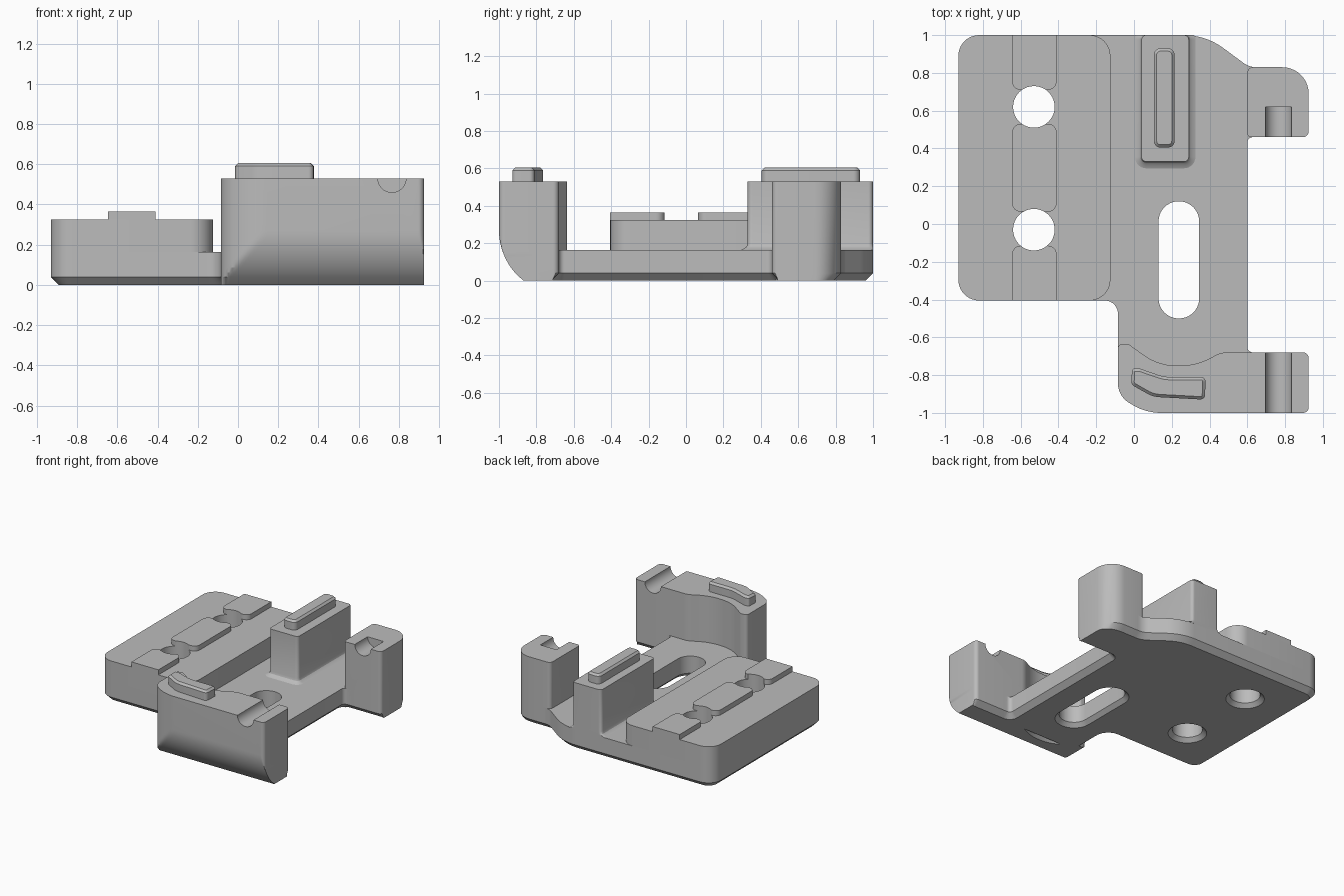
import bpy, bmesh, math
from mathutils import Vector, Matrix

old = bpy.data.objects.get("Cube")
if old:
    bpy.data.objects.remove(old, do_unlink=True)

grey = bpy.data.materials.new("plain grey")
grey.use_nodes = True
colour = (0.5, 0.5, 0.5, 1)
grey.diffuse_color = colour
grey.node_tree.nodes["Principled BSDF"].inputs["Base Color"].default_value = colour


def rounded(corners, steps=10):
    """Counter-clockwise outline from (x, y, radius) corners."""
    out = []
    n = len(corners)
    for i, (x, y, r) in enumerate(corners):
        p = Vector((x, y))
        if r == 0:
            out.append(p)
            continue
        a = (Vector(corners[i - 1][:2]) - p).normalized()
        b = (Vector(corners[(i + 1) % n][:2]) - p).normalized()
        half = a.angle(b) / 2
        centre = p + (a + b).normalized() * (r / math.sin(half))
        reach = r / math.tan(half)
        start, end = p + a * reach - centre, p + b * reach - centre
        turn = start.angle_signed(end)
        for k in range(steps + 1):
            out.append(centre + Matrix.Rotation(-turn * k / steps, 2) @ start)
    return out


def box(x0, x1, y0, y1, r0, r1=None):
    """Rounded rectangle, r0 at its front corners and r1 at its back ones."""
    r1 = r0 if r1 is None else r1
    return rounded([(x0, y0, r0), (x1, y0, r0), (x1, y1, r1), (x0, y1, r1)])


def circle(x, y, r, n=48):
    return [Vector((x + r * math.cos(math.tau * k / n), y + r * math.sin(math.tau * k / n)))
            for k in range(n)]


def stack(name, outline, levels, slide=(1, 1), limit=None, lying=False):
    """Solid from an outline repeated at (z, inset) levels."""
    bm = bmesh.new()
    rings = []
    n = len(outline)
    for z, inset in levels:
        ring = []
        for i, p in enumerate(outline):
            d1 = (p - outline[i - 1]).normalized()
            d2 = (outline[(i + 1) % n] - p).normalized()
            n1, n2 = Vector((-d1.y, d1.x)), Vector((-d2.y, d2.x))
            move = (n1 + n2) / (1 + n1.dot(n2)) * inset
            x, y = p.x + move.x * slide[0], p.y + move.y * slide[1]
            if limit:
                y = limit(y, z)
            ring.append(bm.verts.new((x, y, z)))
        rings.append(ring)
    bm.faces.new(rings[0][::-1])
    bm.faces.new(rings[-1])
    for low, high in zip(rings, rings[1:]):
        for i in range(n):
            j = (i + 1) % n
            bm.faces.new((low[i], low[j], high[j], high[i]))
    if lying:
        bm.transform(Matrix.Rotation(math.pi / 2, 4, 'X'))
    bmesh.ops.recalc_face_normals(bm, faces=bm.faces)
    mesh = bpy.data.meshes.new(name)
    bm.to_mesh(mesh)
    bm.free()
    mesh.materials.append(grey)
    obj = bpy.data.objects.new(name, mesh)
    bpy.context.collection.objects.link(obj)
    return obj


def activate(obj):
    bpy.ops.object.select_all(action='DESELECT')
    obj.select_set(True)
    bpy.context.view_layer.objects.active = obj


def cut(targets, cutter):
    cutter.hide_render = True
    for obj in targets:
        activate(obj)
        mod = obj.modifiers.new("cut", 'BOOLEAN')
        mod.operation, mod.solver, mod.object = 'DIFFERENCE', 'EXACT', cutter
        bpy.ops.object.modifier_apply(modifier=mod.name)
    bpy.data.objects.remove(cutter, do_unlink=True)


# Base plate with a chamfered underside
base = stack("base_plate", rounded([
    (-0.93, -0.405, 0.11), (-0.085, -0.405, 0.07), (-0.085, -0.78, 0), (0.66, -0.78, 0),
    (0.66, -0.68, 0), (0.6, -0.68, 0.03), (0.6, 0.46, 0.03), (0.66, 0.46, 0),
    (0.66, 0.83, 0), (0.61, 0.83, 0.12), (0.38, 1, 0.35), (-0.93, 1, 0.11)]),
    [(0, 0.04), (0.04, 0), (0.165, 0)])

# Raised left slab and its three locating strips
slab = stack("raised_slab", box(-0.93, -0.125, -0.405, 1, 0.11), [(0.165, 0), (0.325, 0)])
strips = [stack("strip_" + word, box(-0.645, -0.41, y0, y1, r0, r1), [(0.325, 0), (0.365, 0)])
          for word, y0, y1, r0, r1 in (("front", -0.405, -0.115, 0, 0.045),
                                       ("middle", 0.065, 0.53, 0.045, 0.045),
                                       ("back", 0.71, 1, 0.045, 0))]

# Tall back post with a flared foot, and its rib
post = stack("back_post", box(0.04, 0.29, 0.33, 1, 0.025),
             [(0.165, -0.035), (0.173, -0.017), (0.183, -0.006), (0.2, 0), (0.53, 0)],
             limit=lambda y, z: min(y, 1))
rib_levels = [(0.53, 0), (0.59, 0), (0.605, 0.015)]
rib = stack("back_rib", box(0.105, 0.215, 0.405, 0.93, 0.035), rib_levels)

# Right back block
back_block = stack("right_block", rounded([
    (0.6, 0.46, 0.02), (0.925, 0.46, 0.03), (0.925, 0.83, 0.14), (0.6, 0.83, 0.03)]),
    [(0, 0.04), (0.04, 0), (0.53, 0)], slide=(0, 1))


# Front block, its lower front edge rolled under
def roll(y, z):
    drop = max(0, 0.27 - z)
    return max(y, -1 + 0.345 - math.sqrt(0.345 ** 2 - drop ** 2))


heights = [(0, 0.04), (0.04, 0)] + [(0.04 + 0.023 * k, 0) for k in range(1, 11)] + [(0.53, 0)]
front_block = stack("front_block", rounded([
    (-0.085, -0.91, 0.12), (0.06, -1, 0.3), (0.925, -1, 0.03), (0.925, -0.68, 0.03),
    (0.46, -0.68, 0.12), (0.33, -0.75, 0.35), (0.13, -0.75, 0.3),
    (-0.03, -0.635, 0.025), (-0.085, -0.635, 0.025)]),
    heights, slide=(0, 1), limit=roll)
front_rib = stack("front_rib", rounded([
    (-0.015, -0.85, 0.03), (0.1, -0.915, 0.15), (0.375, -0.93, 0.025), (0.38, -0.81, 0.025),
    (0.16, -0.81, 0.2), (0.03, -0.765, 0.03), (-0.01, -0.765, 0.015)]), rib_levels)

# Screw holes and slot, countersunk from below
bore = [(-0.01, -0.04), (0.03, 0), (0.8, 0)]
for y in (0.62, -0.03):
    cut([base, slab] + strips, stack("hole_cutter", circle(-0.53, y, 0.11), bore))
cut([base], stack("slot_cutter", box(0.13, 0.345, -0.5, 0.12, 0.106), bore))

# Half-round grooves in the right ends
for block, y0, y1 in ((front_block, -1.1, -0.6), (back_block, 0.4, 0.62)):
    cut([block], stack("groove_cutter", circle(0.765, 0.53, 0.07),
                       [(-y1, 0), (-y0, 0)], lying=True))

for obj in [base, slab, post, rib, back_block, front_block, front_rib] + strips:
    activate(obj)
    bpy.ops.object.shade_smooth_by_angle(angle=math.radians(28))
